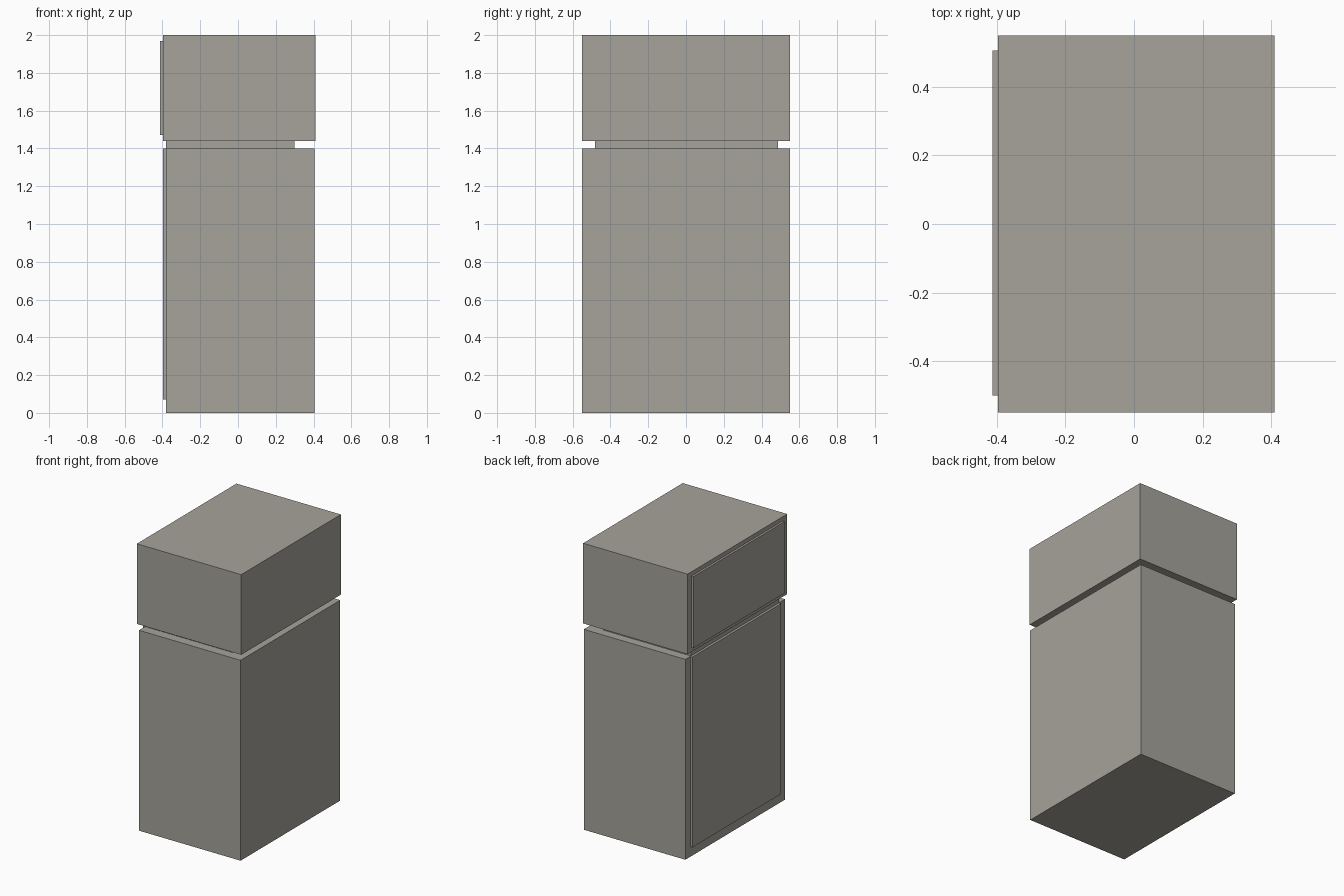
import bpy

if "Cube" in bpy.data.objects:
    bpy.data.objects.remove(bpy.data.objects["Cube"])

# Single warm grey body colour
grey = bpy.data.materials.new("warm grey")
grey.diffuse_color = (0.38, 0.366, 0.328, 1)
grey.use_nodes = True
grey.node_tree.nodes["Principled BSDF"].inputs["Base Color"].default_value = grey.diffuse_color


def box(name, lo, hi):
    """Axis-aligned box between two corners."""
    size = [b - a for a, b in zip(lo, hi)]
    centre = [(a + b) / 2 for a, b in zip(lo, hi)]
    bpy.ops.mesh.primitive_cube_add(size=1, location=centre)
    ob = bpy.context.object
    ob.name = name
    ob.scale = size
    bpy.ops.object.transform_apply(location=False, rotation=False, scale=True)
    ob.data.materials.append(grey)
    return ob


# Lower and upper cabinets with a recessed neck between them
box("lower_cabinet", (-0.38, -0.55, 0), (0.405, 0.55, 1.40))
box("neck", (-0.38, -0.483, 1.40), (0.298, 0.488, 1.44))
box("upper_cabinet", (-0.397, -0.55, 1.44), (0.41, 0.55, 2.0))

# Raised panels on the left side
box("lower_panel", (-0.397, -0.483, 0.07), (-0.38, 0.495, 1.40))
box("upper_panel", (-0.412, -0.50, 1.47), (-0.397, 0.505, 1.97))
